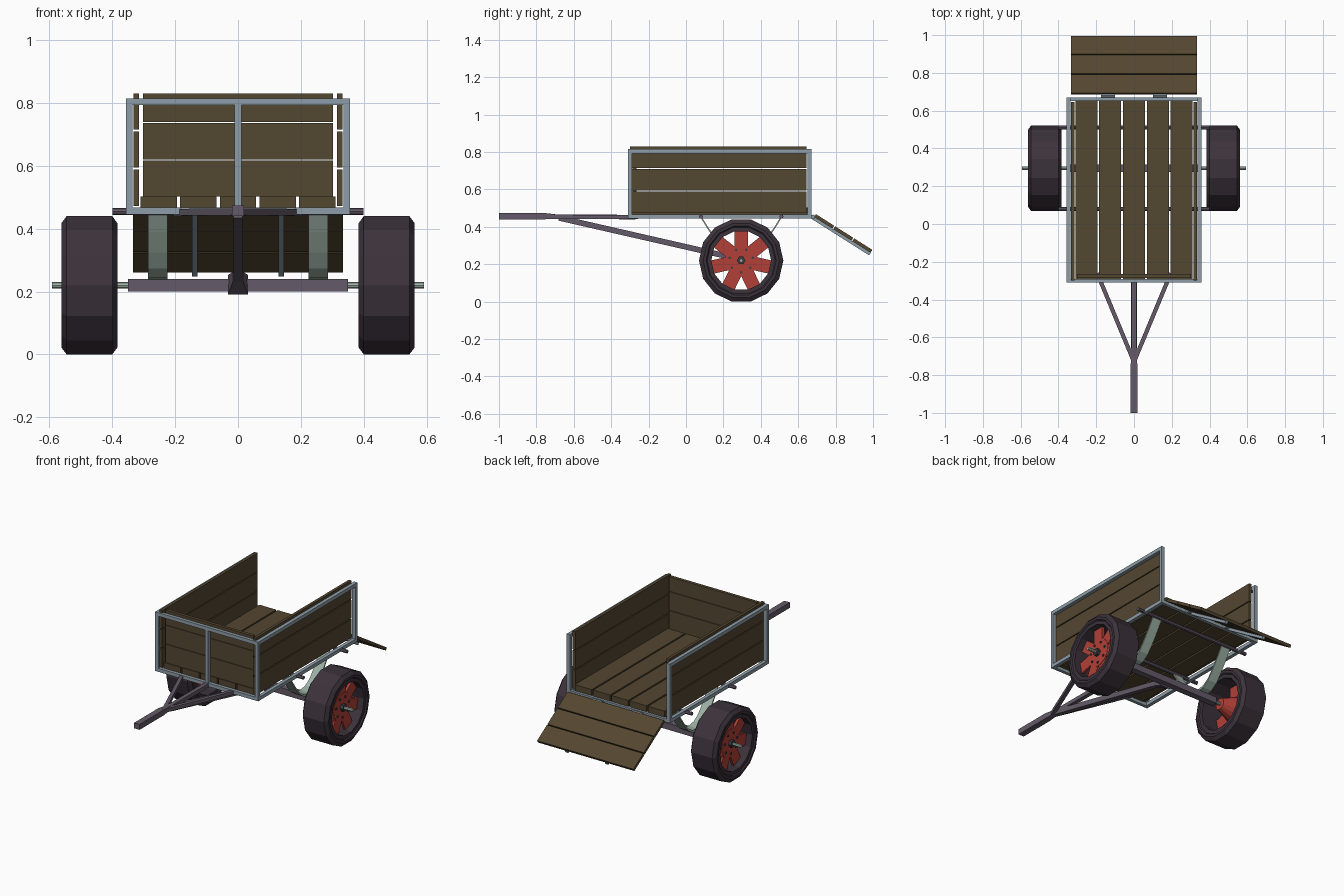
import bpy, bmesh, math
from mathutils import Vector, Matrix

if "Cube" in bpy.data.objects:
    bpy.data.objects.remove(bpy.data.objects["Cube"])


def material(name, r, g, b):
    lin = [((c / 255 + 0.055) / 1.055) ** 2.4 for c in (r, g, b)]
    m = bpy.data.materials.new(name)
    m.diffuse_color = (*lin, 1)
    m.use_nodes = True
    m.node_tree.nodes["Principled BSDF"].inputs["Base Color"].default_value = m.diffuse_color
    return m


WOOD = material("brown wood", 84, 71, 49)
FRAME = material("blue grey steel", 143, 158, 168)
CHASSIS = material("purple grey iron", 100, 90, 104)
TYRE = material("dark rubber", 60, 50, 59)
RED = material("red paint", 178, 64, 55)
SPRING = material("pale green steel", 160, 180, 168)
BOLT = material("dark bolt", 58, 62, 68)


def finish(bm, name, mat):
    bmesh.ops.recalc_face_normals(bm, faces=bm.faces)
    me = bpy.data.meshes.new(name)
    bm.to_mesh(me)
    bm.free()
    me.materials.append(mat)
    ob = bpy.data.objects.new(name, me)
    bpy.context.collection.objects.link(ob)
    return ob


def box(name, lo, hi, mat):
    bm = bmesh.new()
    bmesh.ops.create_cube(bm, size=1)
    lo, hi = Vector(lo), Vector(hi)
    for v in bm.verts:
        v.co = (lo + hi) / 2 + v.co * (hi - lo)
    return finish(bm, name, mat)


def bar(name, p, q, w, h, mat, end_scale=1.0):
    """Square bar from p to q: w sideways, h upwards."""
    p, q = Vector(p), Vector(q)
    d = (q - p).normalized()
    side = d.cross(Vector((0, 0, 1))).normalized()
    up = side.cross(d)
    bm = bmesh.new()
    bmesh.ops.create_cube(bm, size=1)
    for v in bm.verts:
        x, y, z = v.co
        s = end_scale if y > 0 else 1
        v.co = (q if y > 0 else p) + side * (x * w * s) + up * (z * h * s)
    return finish(bm, name, mat)


def rod(name, x0, x1, y, z, r, mat, n=8, r2=None):
    """Round part lying along x."""
    bm = bmesh.new()
    mtx = Matrix.Translation(((x0 + x1) / 2, y, z)) @ Matrix.Rotation(math.pi / 2, 4, 'Y')
    bmesh.ops.create_cone(bm, cap_ends=True, segments=n, radius1=r,
                          radius2=r if r2 is None else r2, depth=x1 - x0, matrix=mtx)
    return finish(bm, name, mat)


def ring(name, profile, y, z, n, mat):
    """Closed (x, radius) profile turned around the x axis."""
    bm = bmesh.new()
    rows = []
    for i in range(n):
        a = 2 * math.pi * (i + 0.5) / n + math.pi / 2
        rows.append([bm.verts.new((x, y + r * math.cos(a), z + r * math.sin(a))) for x, r in profile])
    k = len(profile)
    for i in range(n):
        a, b = rows[i], rows[(i + 1) % n]
        for j in range(k):
            bm.faces.new((a[j], a[(j + 1) % k], b[(j + 1) % k], b[j]))
    return finish(bm, name, mat)


AY, AZ = 0.295, 0.22          # axle position

# Floor, side and front planks
for i in range(5):
    x = -0.2525 + i * 0.12625
    w = 0.058
    box("floor_plank", (x - w, -0.29, 0.463), (x + w, 0.655, 0.503), WOOD)
for i in range(3):
    z = 0.473 + i * 0.121
    for s in (-1, 1):
        a, b = sorted((s * 0.315, s * 0.333))
        box("side_plank", (a, -0.30, z), (b, 0.645, z + 0.115), WOOD)
    z = 0.502 + i * 0.1185
    box("front_plank", (-0.303, -0.285, z), (0.303, -0.265, min(z + 0.1155, 0.83)), WOOD)
    # small end cleats inside the corners keep the boards together

# Steel box frame
for s in (-1, 1):
    a, b = sorted((s * 0.335, s * 0.357))
    for y in (-0.31, 0.65):
        box("corner_post", (a, y, 0.445), (b, y + 0.02, 0.815), FRAME)
    for z in (0.445, 0.793):
        box("side_rail", (a, -0.29, z), (b, 0.65, z + 0.022), FRAME)
for z in (0.445, 0.793):
    box("front_rail", (-0.335, -0.31, z), (0.335, -0.29, z + 0.022), FRAME)
box("front_middle_post", (-0.011, -0.31, 0.467), (0.011, -0.29, 0.793), FRAME)
box("rear_floor_rail", (-0.335, 0.65, 0.445), (0.335, 0.67, 0.465), FRAME)

# Lowered tailgate: planks, straps underneath and hinges
hinge, along = Vector((0, 0.69, 0.46)), Vector((0, 0.845, -0.535)).normalized()
normal = Vector((0, -along.z, along.y))
for i in range(3):
    p = hinge + along * (i * 0.121)
    bar("tailgate_plank", p, p + along * 0.115, 0.667, 0.018, WOOD)
for s in (-1, 1):
    off = Vector((s * 0.138, 0, 0)) - normal * 0.017
    bar("tailgate_strap", hinge + off - along * 0.01, hinge + off + along * 0.358, 0.018, 0.016, FRAME)
    rod("tailgate_hinge", s * 0.138 - 0.037, s * 0.138 + 0.037, 0.68, 0.453, 0.012, FRAME)

# Drawbar, braces and strut to the axle
bar("drawbar_grip", (0, -1.0, 0.457), (0, -0.76, 0.457), 0.038, 0.034, CHASSIS)
bar("drawbar_neck", (0, -0.76, 0.457), (0, -0.70, 0.455), 0.038, 0.034, CHASSIS, 0.72)
bar("drawbar", (0, -0.71, 0.454), (0, -0.27, 0.452), 0.026, 0.024, CHASSIS)
for s in (-1, 1):
    bar("drawbar_brace", (0, -0.73, 0.454), (s * 0.195, -0.26, 0.452), 0.022, 0.022, CHASSIS)
bar("axle_strut", (0, -0.68, 0.448), (0, 0.20, 0.247), 0.03, 0.03, CHASSIS)
bar("axle_strut_foot", (0, 0.20, 0.247), (0, 0.29, 0.222), 0.032, 0.032, CHASSIS, 2.0)

# Axle and spring cross rods
box("axle_beam", (-0.35, AY - 0.02, 0.20), (0.35, AY + 0.02, 0.24), CHASSIS)
rod("axle_rod", -0.592, 0.592, AY, AZ, 0.01, SPRING)
for y in (0.08, 0.51):
    rod("spring_cross_rod", -0.40, 0.40, y, 0.455, 0.011, CHASSIS)

# Curved leaf springs
half = [(-0.215, 0.452), (-0.18, 0.395), (-0.135, 0.33), (-0.095, 0.28), (-0.05, 0.25), (0, 0.242)]
path = half + [(-y, z) for y, z in half[-2::-1]]
for s in (-1, 1):
    bm = bmesh.new()
    rows = [[bm.verts.new((s * 0.255 + dx, AY + y, z + dz)) for dx, dz in
             ((-0.031, -0.006), (0.031, -0.006), (0.031, 0.008), (-0.031, 0.008))] for y, z in path]
    for a, b in zip(rows, rows[1:]):
        for j in range(4):
            bm.faces.new((a[j], a[(j + 1) % 4], b[(j + 1) % 4], b[j]))
    bm.faces.new(rows[0])
    bm.faces.new(rows[-1])
    finish(bm, "leaf_spring", SPRING)

# Wheels: tyre, spoked red disc, hub and bolts
tyre = [(0.400, 0.2255), (0.545, 0.2255), (0.562, 0.203), (0.562, 0.188), (0.555, 0.182),
        (0.555, 0.160), (0.391, 0.160), (0.391, 0.182), (0.384, 0.188), (0.384, 0.203)]
for s in (-1, 1):
    def srod(name, x0, x1, y, z, r, mat, n, r2=None):
        r2 = r if r2 is None else r2
        if s > 0:
            rod(name, x0, x1, y, z, r, mat, n, r2)
        else:
            rod(name, -x1, -x0, y, z, r2, mat, n, r)

    ring("tyre", [(s * x, r) for x, r in tyre], AY, AZ, 14, TYRE)
    srod("wheel_disc", 0.498, 0.516, AY, AZ, 0.088, RED, 14)
    srod("wheel_hub", 0.39, 0.50, AY, AZ, 0.035, RED, 14, 0.08)
    srod("hub_nut", 0.514, 0.534, AY, AZ, 0.023, BOLT, 6)
    for i in range(7):
        a = math.pi / 2 + i * 2 * math.pi / 7
        dy, dz = math.cos(a), math.sin(a)
        bm = bmesh.new()
        bmesh.ops.create_cube(bm, size=1)
        for v in bm.verts:
            r, t = 0.118 + v.co.x * 0.088, v.co.y * 0.072
            v.co = (s * (0.506 + v.co.z * 0.016), AY + r * dy - t * dz, AZ + r * dz + t * dy)
        finish(bm, "wheel_spoke", RED)
        b = a + math.pi / 7
        srod("wheel_bolt", 0.512, 0.521, AY + 0.063 * math.cos(b), AZ + 0.063 * math.sin(b), 0.007, BOLT, 6)
